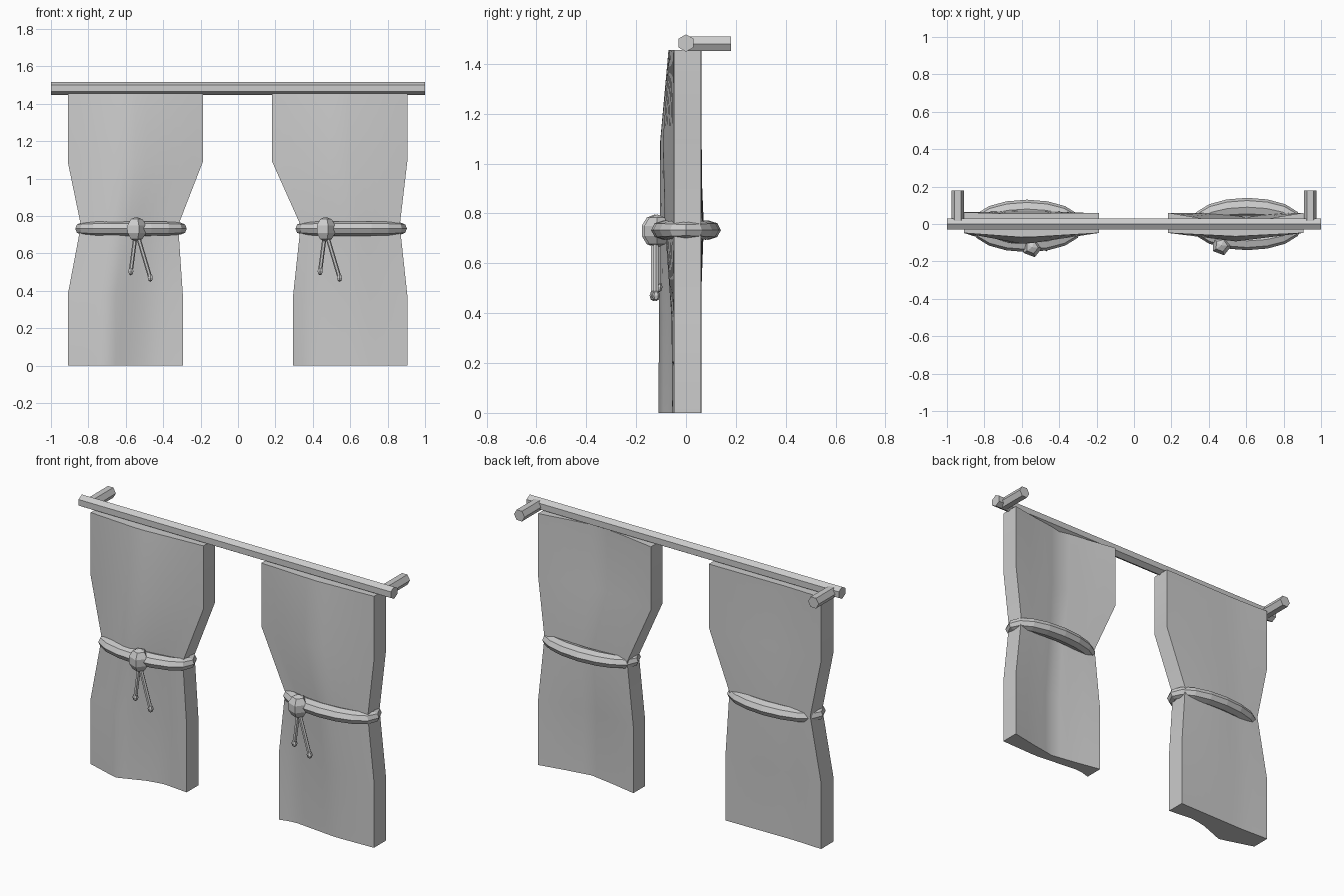
import bpy, bmesh, math
from mathutils import Vector

if "Cube" in bpy.data.objects:
    bpy.data.objects.remove(bpy.data.objects["Cube"])


def mesh_object(name, bm):
    bmesh.ops.recalc_face_normals(bm, faces=bm.faces[:])
    me = bpy.data.meshes.new(name)
    bm.to_mesh(me)
    bm.free()
    ob = bpy.data.objects.new(name, me)
    bpy.context.collection.objects.link(ob)
    return ob


def smooth(ob, degrees):
    bpy.ops.object.select_all(action='DESELECT')
    ob.select_set(True)
    bpy.context.view_layer.objects.active = ob
    bpy.ops.object.shade_smooth_by_angle(angle=math.radians(degrees))


def bar(name, a, b, radius, spin=0.0, sides=6):
    """Straight prism from a to b."""
    a, b = Vector(a), Vector(b)
    bpy.ops.mesh.primitive_cylinder_add(vertices=sides, radius=radius, depth=(b - a).length)
    ob = bpy.context.object
    ob.name = name
    for v in ob.data.vertices:
        x, y = v.co.x, v.co.y
        v.co.x = x * math.cos(spin) - y * math.sin(spin)
        v.co.y = x * math.sin(spin) + y * math.cos(spin)
    ob.rotation_mode = 'QUATERNION'
    ob.rotation_quaternion = (b - a).to_track_quat('Z', 'Y')
    ob.location = (a + b) / 2
    return ob


def ball(name, loc, size, segs, rings, turn=0.0):
    bpy.ops.mesh.primitive_uv_sphere_add(segments=segs, ring_count=rings, radius=1,
                                         location=loc, rotation=(0, 0, turn))
    ob = bpy.context.object
    ob.name = name
    ob.scale = size


def wave(points, s):
    """Linear interpolation through (position, value) points."""
    for (s0, v0), (s1, v1) in zip(points, points[1:]):
        if s <= s1:
            return v0 + (v1 - v0) * (s - s0) / (s1 - s0)
    return points[-1][1]


def curtain(name, rows, low, high, back, cols=12):
    """rows: (z, outer x, inner x, low fold amount, high fold amount, back bulge)."""
    bm = bmesh.new()
    loops = []
    for z, x0, x1, lo, hi, bulge in rows:
        loop = []
        for i in range(cols + 1):
            s = i / cols
            y = -0.048 + lo * wave(low, s) + hi * wave(high, s)
            loop.append(bm.verts.new((x0 + (x1 - x0) * s, y, z)))
        for i in reversed(range(cols + 1)):
            s = i / cols
            y = 0.06 + wave(back, s) + bulge * math.sin(math.pi * s)
            loop.append(bm.verts.new((x0 + (x1 - x0) * s, y, z)))
        loops.append(loop)
    n = len(loops[0])
    for a, b in zip(loops, loops[1:]):
        for i in range(n):
            bm.faces.new((a[i], a[(i + 1) % n], b[(i + 1) % n], b[i]))
    bm.faces.new(loops[0])
    bm.faces.new(loops[-1])
    smooth(mesh_object(name, bm), 40)


def tieback(name, cx, cy, rx, ry, z, segs=16, sides=8):
    """Oval roll, fuller at the front and back than at the ends."""
    bm = bmesh.new()
    loops = []
    for i in range(segs):
        a = 2 * math.pi * i / segs
        p = Vector((cx + rx * math.cos(a), cy + ry * math.sin(a), z))
        out = Vector((math.cos(a) / rx, math.sin(a) / ry, 0)).normalized()
        wide = 0.03 + 0.02 * abs(math.sin(a))
        tall = 0.031 + 0.008 * abs(math.sin(a))
        loops.append([bm.verts.new(p + out * wide * math.cos(b) + Vector((0, 0, tall * math.sin(b))))
                      for b in (2 * math.pi * k / sides for k in range(sides))])
    for i in range(segs):
        a, b = loops[i], loops[(i + 1) % segs]
        for k in range(sides):
            m = (k + 1) % sides
            bm.faces.new((a[k], b[k], b[m], a[m]))
    mesh_object(name, bm)


# Rod and wall brackets
bar("curtain_rod", (-1, 0, 1.483), (1, 0, 1.483), 0.035)
for side in (-1, 1):
    bar("wall_bracket", (side * 0.942, 0, 1.48), (side * 0.942, 0.18, 1.48), 0.034, math.pi / 6)

# Curtain panels: folds run from the outer edge to the inner edge
curtain("left_curtain",
        [(0.0, -0.91, -0.295, 1, 0, 0), (0.38, -0.91, -0.295, 0.9, 0.1, 0),
         (0.75, -0.84, -0.32, 0.3, 0.8, 0.015), (1.09, -0.91, -0.188, 0, 1, 0),
         (1.456, -0.91, -0.188, 0, 0.4, 0)],
        [(0, 0), (0.33, -0.063), (0.6, 0), (0.75, 0.015), (1, 0)],
        [(0, 0), (0.45, -0.06), (1, 0)],
        [(0, 0.003), (0.3, -0.005), (1, 0)])
curtain("right_curtain",
        [(0.0, 0.905, 0.295, 1, 0, 0), (0.38, 0.905, 0.295, 0.9, 0.1, 0),
         (0.75, 0.865, 0.335, 0.3, 0.8, 0.03), (1.09, 0.905, 0.183, 0, 1, 0),
         (1.456, 0.905, 0.183, 0, 0.4, 0)],
        [(0, 0), (0.4, -0.008), (0.87, 0.022), (1, 0)],
        [(0, 0), (0.5, -0.045), (1, 0)],
        [(0, 0), (0.25, -0.03), (0.5, -0.055), (0.75, -0.03), (1, 0)])

# Tiebacks with knots and tassel cords
for label, cx, cy, kx, ky in (("left", -0.572, -0.01, -0.545, -0.125),
                              ("right", 0.605, 0.0, 0.467, -0.115)):
    tieback(label + "_tieback", cx, cy, 0.268, 0.09, 0.733)
    ball(label + "_knot", (kx, ky, 0.73), (0.057, 0.057, 0.066), 5, 5, 0.9)
    for dx, dz, dy in ((-0.028, 0.505, 0.005), (0.076, 0.47, -0.005)):
        tip = (kx + dx, ky + dy, dz)
        bar(label + "_cord", (kx + dx * 0.1, ky + dy, 0.70), tip, 0.011)
        ball(label + "_cord_tip", tip, (0.016, 0.016, 0.022), 6, 4)
